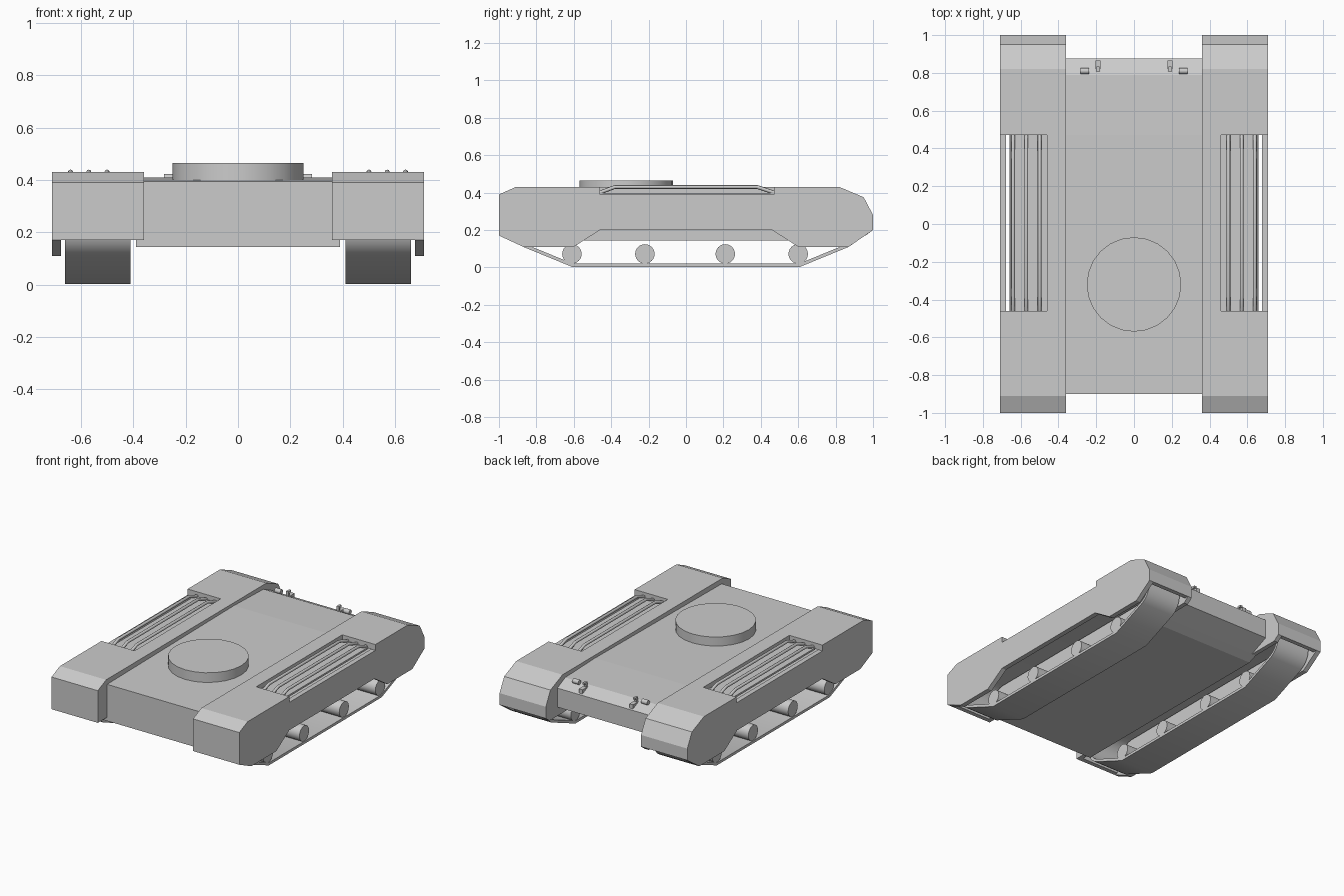
import bpy, bmesh, math
from mathutils import Matrix, Vector

cube = bpy.data.objects.get("Cube")
if cube:
    bpy.data.objects.remove(cube, do_unlink=True)

grey = bpy.data.materials.new("plain_grey")
grey.use_nodes = True
grey.diffuse_color = (0.6, 0.6, 0.6, 1)
grey.node_tree.nodes["Principled BSDF"].inputs["Base Color"].default_value = (0.6, 0.6, 0.6, 1)


def finish(name, bm, mirror=False, smooth=False):
    bmesh.ops.recalc_face_normals(bm, faces=bm.faces)
    mesh = bpy.data.meshes.new(name)
    bm.to_mesh(mesh)
    bm.free()
    mesh.materials.append(grey)
    obj = bpy.data.objects.new(name, mesh)
    bpy.context.collection.objects.link(obj)
    if smooth:
        bpy.ops.object.select_all(action='DESELECT')
        obj.select_set(True)
        bpy.context.view_layer.objects.active = obj
        bpy.ops.object.shade_smooth_by_angle(angle=math.radians(35))
    if mirror:
        obj.modifiers.new("mirror", 'MIRROR').use_axis[0] = True
    return obj


def prism(name, profile, x0, x1, mirror=True):
    """Extrude a side profile of (y, z) points from x0 to x1."""
    bm = bmesh.new()
    face = bm.faces.new([bm.verts.new((x0, y, z)) for y, z in profile])
    ext = bmesh.ops.extrude_face_region(bm, geom=[face])
    verts = [v for v in ext["geom"] if isinstance(v, bmesh.types.BMVert)]
    bmesh.ops.translate(bm, verts=verts, vec=(x1 - x0, 0, 0))
    return finish(name, bm, mirror)


def box(name, x0, x1, y0, y1, z0, z1):
    return prism(name, [(y0, z0), (y1, z0), (y1, z1), (y0, z1)], x0, x1)


def cylinder(name, centre, radius, length, axis='X', mirror=True, segments=24):
    bm = bmesh.new()
    turn = Matrix.Rotation(math.pi / 2, 4, 'Y') if axis == 'X' else Matrix()
    bmesh.ops.create_cone(bm, cap_ends=True, segments=segments, radius1=radius,
                          radius2=radius, depth=length,
                          matrix=Matrix.Translation(centre) @ turn)
    return finish(name, bm, mirror, True)


def band(name, path, x0, x1, thickness):
    """Closed belt around a counter-clockwise convex (y, z) path, thickened inward."""
    pts = [Vector(p) for p in path]
    inner = []
    for i, p in enumerate(pts):
        a = (p - pts[i - 1]).normalized()
        b = (pts[(i + 1) % len(pts)] - p).normalized()
        normal = Vector((-a.y - b.y, a.x + b.x)).normalized()
        inner.append(p + normal * thickness / max(0.5, normal.dot(Vector((-a.y, a.x)))))
    bm = bmesh.new()
    rings = [[bm.verts.new((x, *p)) for p in loop]
             for x, loop in ((x0, pts), (x1, pts), (x1, inner), (x0, inner))]
    n = len(pts)
    for k in range(4):
        r, s = rings[k], rings[(k + 1) % 4]
        for i in range(n):
            j = (i + 1) % n
            bm.faces.new((r[i], r[j], s[j], s[i]))
    return finish(name, bm, True, True)


# Central hull, with a sloped rear deck and a bevelled rear belly
prism("upper_hull", [(-0.9, 0.145), (-0.9, 0.395), (0.47, 0.41), (0.79, 0.40),
                     (0.875, 0.36), (0.875, 0.23), (0.68, 0.145)], -0.36, 0.36, False)
prism("lower_hull", [(-0.9, 0.145), (-0.9, 0.17), (0.74, 0.17), (0.68, 0.145)],
      -0.39, 0.39, False)
cylinder("turret_ring", (0, -0.32, 0.43), 0.25, 0.07, 'Z', False)

# Hollow fenders: front and rear covers, side skirts and inner walls
front = [(-1, 0.17), (-1, 0.39), (-0.91, 0.43)]
rear = [(0.82, 0.43), (0.95, 0.375), (1, 0.28), (1, 0.2)]
prism("front_fender", front + [(-0.46, 0.43), (-0.46, 0.39), (-0.9, 0.39),
                               (-0.97, 0.36), (-0.97, 0.17)], 0.36, 0.71)
prism("rear_fender", [(0.47, 0.43)] + rear + [(0.97, 0.2), (0.97, 0.27), (0.925, 0.35),
                                              (0.81, 0.39), (0.47, 0.39)], 0.36, 0.71)
box("fender_bridge", 0.36, 0.46, -0.46, 0.47, 0.39, 0.43)
prism("side_skirt", front + [(-0.46, 0.43), (-0.46, 0.39), (0.47, 0.39), (0.47, 0.43)] + rear
      + [(0.87, 0.11), (0.6, 0.11), (0.46, 0.2), (-0.46, 0.2), (-0.6, 0.11), (-0.87, 0.11)],
      0.677, 0.71)
prism("inner_fender_wall", front + rear + [(0.96, 0.17)], 0.36, 0.39)

# Recessed side vents: a low floor with three arched rails
box("vent_floor", 0.46, 0.655, -0.46, 0.47, 0.385, 0.397)
for i in range(3):
    x = 0.5 + 0.07 * i
    curve = bpy.data.curves.new("vent_rail", 'CURVE')
    curve.dimensions = '3D'
    curve.bevel_depth = 0.01
    curve.bevel_resolution = 2
    curve.use_fill_caps = True
    spline = curve.splines.new('POLY')
    spline.points.add(3)
    for p, (y, z) in zip(spline.points, [(-0.46, 0.4), (-0.38, 0.43), (0.38, 0.43), (0.47, 0.4)]):
        p.co = (x, y, z, 1)
    curve.materials.append(grey)
    rail = bpy.data.objects.new("vent_rail", curve)
    bpy.context.collection.objects.link(rail)
    rail.modifiers.new("mirror", 'MIRROR').use_axis[0] = True

# Tracks with rounded ends, and road wheels
def arc(cy, cz, r, start, end, steps=10):
    angles = [math.radians(start + (end - start) * k / steps) for k in range(steps + 1)]
    return [(cy + r * math.cos(a), cz + r * math.sin(a)) for a in angles]

track = [(-0.61, 0.003), (0.61, 0.003)] + arc(0.81, 0.225, 0.13, -63, 90) \
    + arc(-0.81, 0.225, 0.13, 90, 243)
band("track", track, 0.41, 0.66, 0.018)
for y in (-0.61, -0.22, 0.21, 0.6):
    cylinder("road_wheel", (0.535, y, 0.072), 0.052, 0.24)

# Rear deck fittings
cylinder("rear_lamp", (0.26, 0.81, 0.407), 0.016, 0.045, segments=12)
box("hook_base", 0.177, 0.205, 0.8, 0.865, 0.36, 0.393)
prism("tow_hook", [(0.805, 0.38), (0.805, 0.425), (0.835, 0.425), (0.835, 0.412),
                   (0.818, 0.412), (0.818, 0.38)], 0.183, 0.199)
